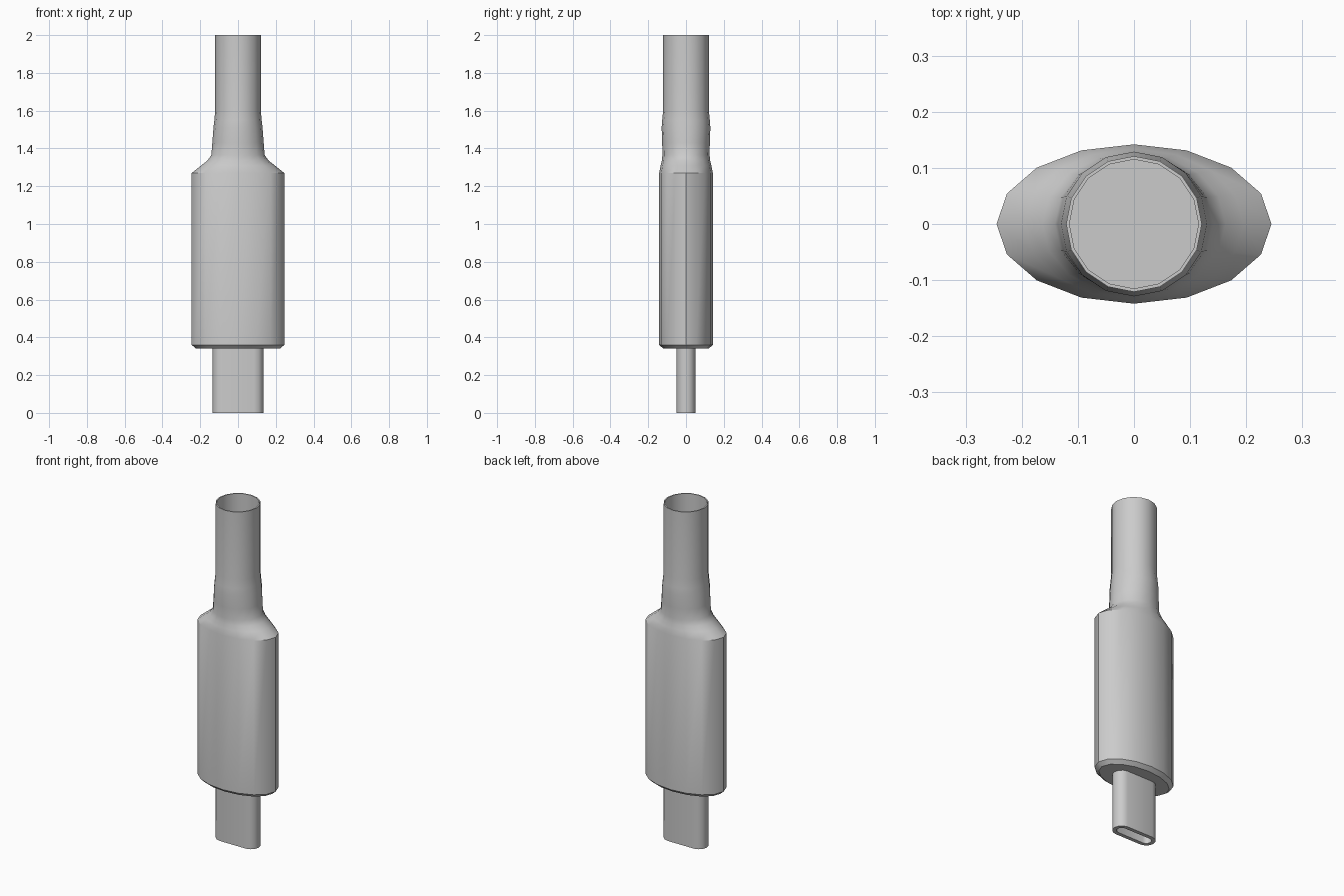
import bpy, bmesh
from math import cos, sin, pi, radians

cube = bpy.data.objects.get("Cube")
if cube:
    bpy.data.objects.remove(cube, do_unlink=True)

grey = bpy.data.materials.new("plain_grey")
grey.use_nodes = True
colour = (0.6, 0.6, 0.6, 1)
grey.diffuse_color = colour
grey.node_tree.nodes["Principled BSDF"].inputs["Base Color"].default_value = colour


def ellipse(rx, ry, sides=16):
    return [(rx * cos(2 * pi * i / sides), ry * sin(2 * pi * i / sides))
            for i in range(sides)]


def stadium(half_width, r, steps=6):
    # Flat slot outline with round ends
    pts = []
    for side, start in ((1, -pi / 2), (-1, pi / 2)):
        for i in range(steps + 1):
            a = start + pi * i / steps
            pts.append((side * (half_width - r) + r * cos(a), r * sin(a)))
    return pts


def loft(name, sections):
    # Skin a closed solid through (height, outline) sections
    bm = bmesh.new()
    rings = [[bm.verts.new((x, y, z)) for x, y in outline] for z, outline in sections]
    n = len(rings[0])
    for a, b in zip(rings, rings[1:]):
        for i in range(n):
            j = (i + 1) % n
            bm.faces.new((a[i], a[j], b[j], b[i]))
    bm.faces.new(rings[0][::-1])
    bm.faces.new(rings[-1])
    bmesh.ops.recalc_face_normals(bm, faces=bm.faces)
    mesh = bpy.data.meshes.new(name)
    bm.to_mesh(mesh)
    bm.free()
    mesh.materials.append(grey)
    obj = bpy.data.objects.new(name, mesh)
    bpy.context.collection.objects.link(obj)
    bpy.ops.object.select_all(action='DESELECT')
    obj.select_set(True)
    bpy.context.view_layer.objects.active = obj
    bpy.ops.object.shade_smooth_by_angle(angle=radians(32))
    return obj


# Oval grip, shoulder and strain relief flowing into the hollow cable sleeve
housing = [
    (0.34, 0.222, 0.12), (0.36, 0.245, 0.142), (1.27, 0.245, 0.142),
    (1.31, 0.195, 0.134), (1.335, 0.163, 0.128), (1.365, 0.141, 0.125),
    (1.43, 0.136, 0.126), (1.51, 0.13, 0.129), (1.55, 0.125, 0.126),
    (1.60, 0.121, 0.121), (2.0, 0.121, 0.121),
    (2.0, 0.115, 0.115), (1.40, 0.115, 0.115),
]
loft("grip_and_sleeve", [(z, ellipse(rx, ry)) for z, rx, ry in housing])

# Flat plug, open at the bottom
loft("plug_shell", [
    (0.36, stadium(0.135, 0.05)), (0.0, stadium(0.135, 0.05)),
    (0.0, stadium(0.113, 0.028)), (0.30, stadium(0.113, 0.028)),
])
